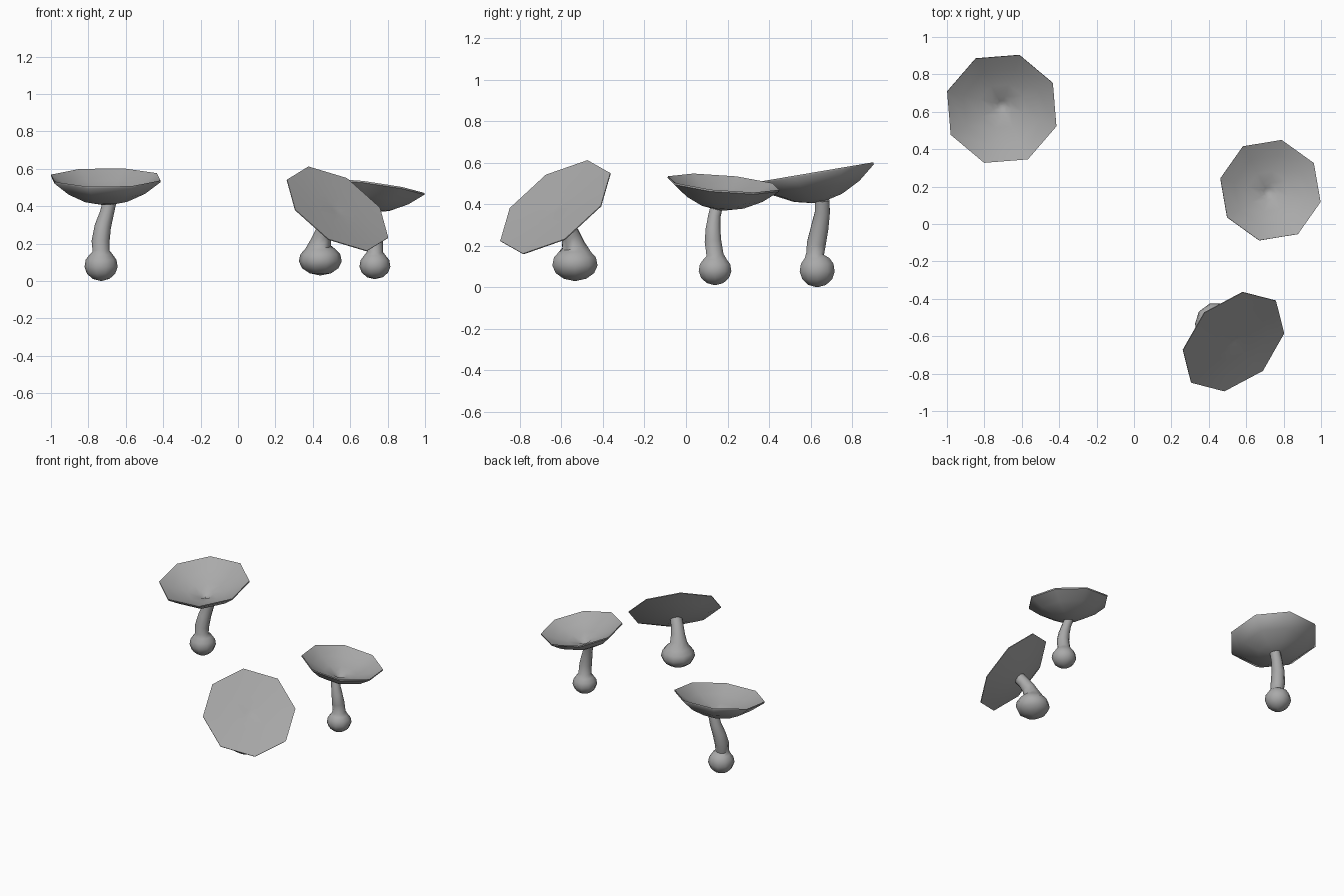
import bpy, bmesh, math
from mathutils import Vector, Matrix

cube = bpy.data.objects.get("Cube")
if cube:
    bpy.data.objects.remove(cube, do_unlink=True)

grey = bpy.data.materials.new("plain_grey")
grey.use_nodes = True
grey.diffuse_color = (0.4, 0.4, 0.4, 1)
grey.node_tree.nodes["Principled BSDF"].inputs["Base Color"].default_value = (0.4, 0.4, 0.4, 1)


def skin_rings(name, rings, sharp):
    """Bridge equal-sized rings of points into one closed, smooth-shaded object."""
    bm = bmesh.new()
    loops = [[bm.verts.new(p) for p in ring] for ring in rings]
    for low, high in zip(loops, loops[1:]):
        for i in range(len(low)):
            j = (i + 1) % len(low)
            bm.faces.new((low[i], low[j], high[j], high[i]))
    bm.faces.new(loops[0][::-1])
    bm.faces.new(loops[-1])
    bmesh.ops.recalc_face_normals(bm, faces=bm.faces)
    mesh = bpy.data.meshes.new(name)
    bm.to_mesh(mesh)
    bm.free()
    mesh.materials.append(grey)
    obj = bpy.data.objects.new(name, mesh)
    bpy.context.collection.objects.link(obj)
    bpy.ops.object.select_all(action="DESELECT")
    obj.select_set(True)
    bpy.context.view_layer.objects.active = obj
    bpy.ops.object.shade_smooth_by_angle(angle=math.radians(sharp))


def ring(centre, frame, radius, sides):
    steps = [math.tau * k / sides for k in range(sides)]
    return [centre + frame @ Vector((radius * math.cos(a), radius * math.sin(a), 0)) for a in steps]


# Cap outlines as (share of radius, share of depth)
UNDERSIDE = [(0.1, 1), (0.4, 0.86), (0.72, 0.53), (1, 0.07)]
TOP = [(1, 0), (0.7, 0.42), (0.4, 0.7), (0.17, 0.85), (0.08, 1), (0.01, 1.03)]


def cap(name, centre, normal, corner, radius, under_depth, top_depth):
    """Eight-sided funnel cap, with one corner pointing along the given direction."""
    z = Vector(normal).normalized()
    y = z.cross(Vector(corner)).normalized()
    frame = Matrix((y.cross(z), y, z)).transposed()
    rings = []
    for outline, depth in ((UNDERSIDE, under_depth), (TOP, top_depth)):
        for r, d in outline:
            rings.append(ring(Vector(centre) - z * d * depth, frame, r * radius, 8))
    skin_rings(name, rings, 50)


def stem(name, bulb, bulb_radius, half_height, path):
    """Rounded bulb that runs up into a bent stalk given as (x, y, z, radius)."""
    up = Matrix.Identity(3)
    rings = []
    for degrees in (-88, -60, -32, -5, 22, 45):
        a = math.radians(degrees)
        centre = Vector(bulb) + Vector((0, 0, half_height * math.sin(a)))
        rings.append(ring(centre, up, bulb_radius * math.cos(a), 10))
    points = [Vector(p[:3]) for p in path]
    for i, p in enumerate(path):
        along = points[min(i + 1, len(path) - 1)] - points[max(i - 1, 0)]
        tilt = Vector((0, 0, 1)).rotation_difference(along).to_matrix()
        rings.append(ring(points[i], tilt, p[3], 10))
    skin_rings(name, rings, 60)


# Tall mushroom at the back right
cap("back_cap", (-0.707, 0.615, 0.553), (0, -0.17, 1), (0.29, -0.095, 0), 0.307, 0.145, 0.125)
stem("back_stem", (-0.732, 0.632, 0.082), 0.089, 0.082,
     [(-0.732, 0.622, 0.16, 0.045), (-0.735, 0.628, 0.21, 0.048),
      (-0.723, 0.645, 0.29, 0.044), (-0.702, 0.657, 0.36, 0.038), (-0.687, 0.657, 0.42, 0.036)])

# Smaller mushroom on the left side
cap("side_cap", (0.73, 0.181, 0.502), (0.14, 0.09, 1), (0.27, -0.06, 0), 0.277, 0.13, 0.11)
stem("side_stem", (0.732, 0.14, 0.083), 0.083, 0.073,
     [(0.732, 0.14, 0.155, 0.043), (0.732, 0.13, 0.22, 0.042),
      (0.722, 0.13, 0.28, 0.037), (0.707, 0.136, 0.34, 0.031), (0.696, 0.148, 0.39, 0.031)])

# Leaning mushroom at the front
cap("front_cap", (0.533, -0.63, 0.387), (0.488, -0.522, 0.699), (0.27, 0.045, -0.155), 0.315, 0.07, 0.015)
stem("front_stem", (0.44, -0.535, 0.112), 0.115, 0.082,
     [(0.441, -0.542, 0.2, 0.058), (0.455, -0.556, 0.25, 0.047),
      (0.478, -0.58, 0.3, 0.042), (0.514, -0.612, 0.355, 0.04)])
